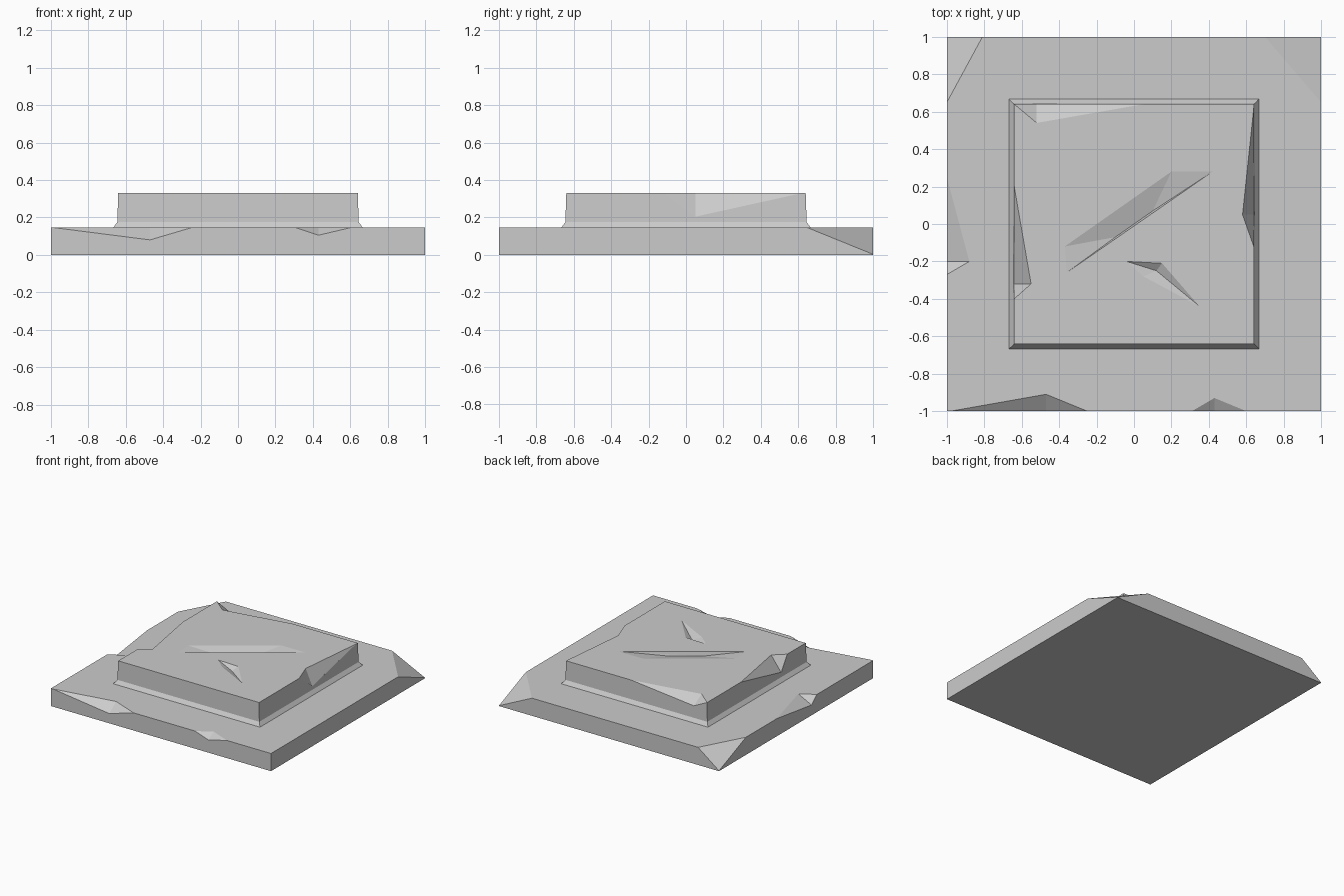
import bpy, bmesh
from math import pi
from mathutils import Vector, Matrix

if "Cube" in bpy.data.objects:
    bpy.data.objects.remove(bpy.data.objects["Cube"])

STEP, TOP = 0.145, 0.33      # heights of the two steps
OUTER, INNER = 1.0, 0.64     # their half widths


def make_object(name, bm):
    mesh = bpy.data.meshes.new(name)
    bmesh.ops.recalc_face_normals(bm, faces=bm.faces)
    bm.to_mesh(mesh)
    bm.free()
    obj = bpy.data.objects.new(name, mesh)
    bpy.context.collection.objects.link(obj)
    return obj


# Two-step slab: a stepped profile (half width, height) swept as square rings
bm = bmesh.new()
profile = [(OUTER, 0), (OUTER, STEP), (0.667, STEP), (0.645, 0.175), (INNER, TOP)]
loops = [[bm.verts.new((sx * w, sy * w, z)) for sx, sy in ((-1, -1), (1, -1), (1, 1), (-1, 1))]
         for w, z in profile]
bm.faces.new(loops[0])
bm.faces.new(loops[-1])
for low, high in zip(loops, loops[1:]):
    for i in range(4):
        j = (i + 1) % 4
        bm.faces.new((low[i], low[j], high[j], high[i]))
plinth = make_object("stepped_stone_plinth", bm)
cutters = []


def cut(name, points, push, turn=0):
    """Cut away the hull of the points and their copies pushed out of the stone."""
    bm = bmesh.new()
    spin = Matrix.Rotation(turn * pi / 2, 3, 'Z')
    for p in map(Vector, points):
        bm.verts.new(spin @ p)
        bm.verts.new(spin @ (p + Vector(push)))
    hull = bmesh.ops.convex_hull(bm, input=bm.verts)
    loose = {v for v in hull["geom_interior"] + hull["geom_unused"]
             if isinstance(v, bmesh.types.BMVert)}
    bmesh.ops.delete(bm, geom=list(loose), context='VERTS')
    cutter = make_object(name, bm)
    cutter.hide_render = True
    mod = plinth.modifiers.new(name, 'BOOLEAN')
    mod.operation, mod.solver, mod.object = 'DIFFERENCE', 'EXACT', cutter
    cutters.append(cutter)


def edge_chip(name, turn, half, top, span, inset, drop):
    """Wedge off a top edge; turn counts quarter turns from the front side."""
    start, middle, end = span
    cut(name, [(start, -half, top), (middle, inset - half, top), (end, -half, top),
               (middle, -half, top - drop)], (0, -0.2, 0.2), turn)


def corner_chip(name, side, dx, dy):
    """Slant off a back corner of the lower step down to the ground."""
    cut(name, [(side * (1 - dx), 1, STEP), (side, 1 - dy, STEP), (side, 1, 0.003)],
        (side * 0.2, 0.2, 0.2))


def hollow(name, outline, floor, depth):
    """Shallow dent in the top face: rim outline and a lower floor line."""
    cut(name, [(x, y, TOP) for x, y in outline] + [(x, y, TOP - depth) for x, y in floor],
        (0, 0, 0.05))


# Lower step: broken corners and edges
corner_chip("back_left_corner_chip", -1, 0.19, 0.35)
corner_chip("back_right_corner_chip", 1, 0.3, 0.35)
edge_chip("front_left_chip", 0, OUTER, STEP, (-0.98, -0.47, -0.25), 0.09, 0.065)
edge_chip("front_right_chip", 0, OUTER, STEP, (0.31, 0.43, 0.6), 0.07, 0.04)
edge_chip("left_chip", 3, OUTER, STEP, (-0.25, 0.2, 0.27), 0.12, 0.06)

# Upper step: broken edges
edge_chip("upper_right_chip", 1, INNER, TOP, (-0.12, 0.05, 0.62), 0.06, 0.13)
edge_chip("upper_left_chip", 3, INNER, TOP, (-0.2, 0.32, 0.4), 0.09, 0.12)
edge_chip("upper_back_chip", 2, INNER, TOP, (-0.05, 0.52, 0.64), 0.1, 0.06)

# Upper step: worn hollows crossing the top
hollow("long_hollow", [(-0.37, -0.12), (0.2, 0.28), (0.42, 0.28), (-0.36, -0.26)],
       [(-0.1, -0.07), (0.1, 0.07)], 0.035)
hollow("short_hollow", [(-0.04, -0.2), (0.15, -0.21), (0.35, -0.44), (0.05, -0.28)],
       [(0.12, -0.25)], 0.03)

# Bake the chips into one flat-faced stone and discard the cutters
depsgraph = bpy.context.evaluated_depsgraph_get()
baked = bpy.data.meshes.new_from_object(plinth.evaluated_get(depsgraph))
plinth.modifiers.clear()
plinth.data = baked
for cutter in cutters:
    bpy.data.objects.remove(cutter)
